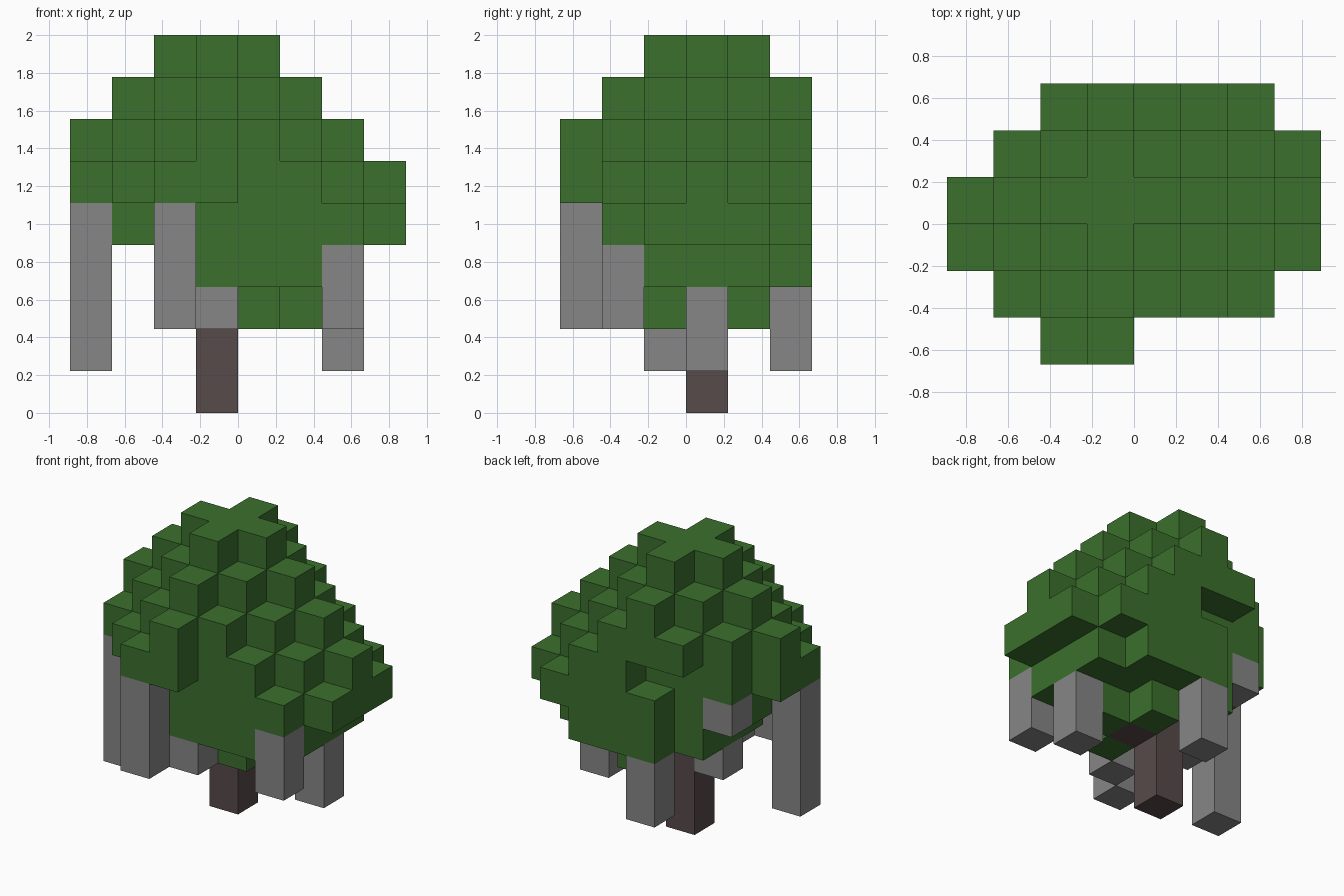
import bpy
import bmesh
from mathutils import Vector

default_cube = bpy.data.objects.get("Cube")
if default_cube:
    bpy.data.objects.remove(default_cube, do_unlink=True)

CELL = 2 / 9
ORIGIN = Vector((-4, -3, 0))  # grid corner, in cells


def make_material(name, rgb):
    mat = bpy.data.materials.new(name)
    mat.use_nodes = True
    color = (*rgb, 1)
    mat.diffuse_color = color
    bsdf = mat.node_tree.nodes["Principled BSDF"]
    bsdf.inputs["Base Color"].default_value = color
    bsdf.inputs["Roughness"].default_value = 1
    return mat


leaf_green = make_material("leaf green", (0.044, 0.162, 0.026))
vine_grey = make_material("vine grey", (0.24, 0.24, 0.24))
bark_brown = make_material("bark brown", (0.095, 0.069, 0.067))


def build_blocks(name, cells, material):
    """Make the closed outer skin of a set of grid cells."""
    bm = bmesh.new()
    for cell in cells:
        centre = Vector(cell) + Vector((0.5, 0.5, 0.5)) + ORIGIN
        for axis in range(3):
            for sign in (-1, 1):
                normal = Vector((0, 0, 0))
                normal[axis] = sign
                neighbour = tuple(int(c + n) for c, n in zip(cell, normal))
                if neighbour in cells:
                    continue
                u = Vector((0, 0, 0))
                u[(axis + 1) % 3] = 1
                v = normal.cross(u)
                middle = centre + normal / 2
                corners = [(-u - v), (u - v), (u + v), (v - u)]
                bm.faces.new([bm.verts.new((middle + c / 2) * CELL) for c in corners])
    bmesh.ops.remove_doubles(bm, verts=bm.verts, dist=0.001)
    # join flat neighbours into larger faces
    bmesh.ops.dissolve_limit(bm, angle_limit=0.01, verts=bm.verts, edges=bm.edges)
    mesh = bpy.data.meshes.new(name)
    bm.to_mesh(mesh)
    bm.free()
    mesh.materials.append(material)
    obj = bpy.data.objects.new(name, mesh)
    bpy.context.collection.objects.link(obj)
    return obj


def column(x, y, low, high):
    return {(x, y, z) for z in range(low, high)}


# Canopy: underside level of each column, front row first; the top is a stepped pyramid
UNDERSIDE = [
    "..55....",
    ".543334.",
    "54332334",
    "54333234",
    ".5332334",
    "..63334.",
]
PEAK = 3
canopy = set()
for y, row in enumerate(UNDERSIDE):
    for x, level in enumerate(row):
        if level != ".":
            steps = abs(x - PEAK) + abs(y - PEAK)
            canopy |= column(x, y, int(level), 10 - max(steps, 1))
canopy.discard((3, 5, 5))  # hollow in the back
build_blocks("canopy", canopy, leaf_green)

# Trunk with a short side branch
build_blocks("trunk", column(PEAK, PEAK, 0, 3) | {(4, 3, 2)}, bark_brown)

# Hanging vines: x, y, lower end, upper end
VINES = {
    "long_right_vine": (0, 2, 1, 5),
    "front_vine": (2, 0, 2, 5),
    "inner_front_vine": (3, 1, 2, 3),
    "left_front_vine": (6, 1, 2, 4),
    "left_vine": (6, 3, 1, 3),
    "back_vine": (3, 5, 1, 3),
    "short_back_vine": (1, 4, 4, 5),
    "inner_vine": (2, 3, 2, 3),
}
for name, spec in VINES.items():
    build_blocks(name, column(*spec), vine_grey)
